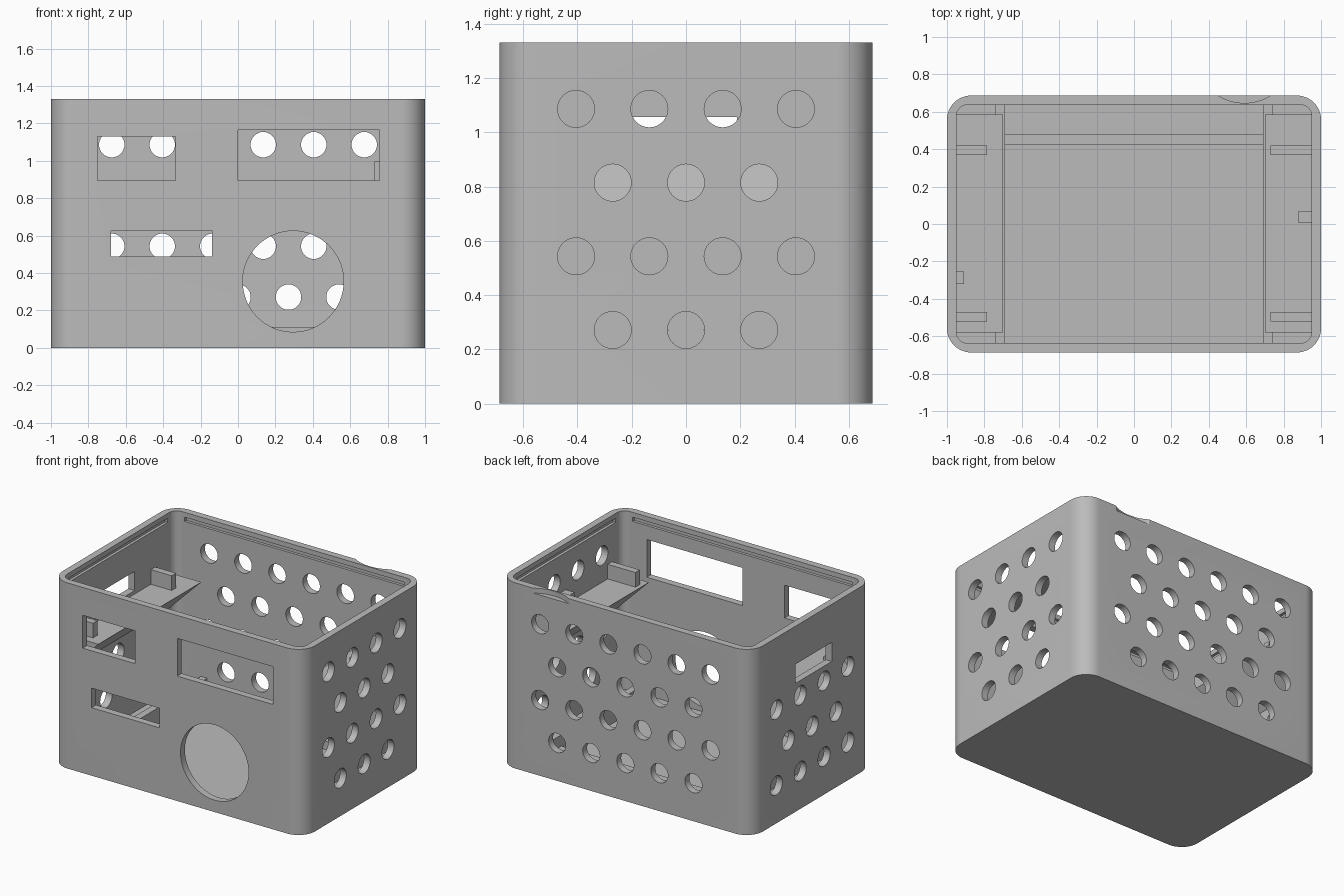
import bpy, bmesh, math
from mathutils import Matrix, Vector

if "Cube" in bpy.data.objects:
    bpy.data.objects.remove(bpy.data.objects["Cube"], do_unlink=True)

grey = bpy.data.materials.new("plain_grey")
grey.use_nodes = True
colour = (0.5, 0.5, 0.5, 1)
grey.diffuse_color = colour
grey.node_tree.nodes["Principled BSDF"].inputs["Base Color"].default_value = colour

HX, HY, HZ, WALL = 1.0, 0.687, 1.33, 0.05
STEP, HOLE_R = 0.2715, 0.068


def finish(bm, name):
    bmesh.ops.recalc_face_normals(bm, faces=bm.faces)
    mesh = bpy.data.meshes.new(name)
    bm.to_mesh(mesh)
    bm.free()
    mesh.materials.append(grey)
    obj = bpy.data.objects.new(name, mesh)
    bpy.context.collection.objects.link(obj)
    return obj


def add_box(bm, x0, x1, y0, y1, z0, z1):
    centre = Vector(((x0 + x1) / 2, (y0 + y1) / 2, (z0 + z1) / 2))
    size = Matrix.Diagonal((x1 - x0, y1 - y0, z1 - z0, 1))
    bmesh.ops.create_cube(bm, size=1, matrix=Matrix.Translation(centre) @ size)


def add_cylinder(bm, centre, radius, depth, axis, segments=32):
    turn = Vector((0, 0, 1)).rotation_difference(Vector(axis)).to_matrix().to_4x4()
    bmesh.ops.create_cone(bm, cap_ends=True, segments=segments, radius1=radius, radius2=radius,
                          depth=depth, matrix=Matrix.Translation(centre) @ turn)


def rounded_block(name, hx, hy, r, z0, z1, steps=12):
    bm = bmesh.new()
    ring = []
    for quarter, (sx, sy) in enumerate([(1, 1), (-1, 1), (-1, -1), (1, -1)]):
        for i in range(steps + 1):
            a = (quarter + i / steps) * math.pi / 2
            ring.append(bm.verts.new((sx * (hx - r) + r * math.cos(a),
                                      sy * (hy - r) + r * math.sin(a), z0)))
    base = bm.faces.new(ring)
    top = bmesh.ops.extrude_face_region(bm, geom=[base])["geom"]
    bmesh.ops.translate(bm, vec=(0, 0, z1 - z0),
                        verts=[v for v in top if isinstance(v, bmesh.types.BMVert)])
    return finish(bm, name)


def cut(target, cutter):
    mod = target.modifiers.new("cut", 'BOOLEAN')
    mod.operation, mod.solver, mod.object = 'DIFFERENCE', 'EXACT', cutter
    bpy.context.view_layer.update()
    result = bpy.data.meshes.new_from_object(
        target.evaluated_get(bpy.context.evaluated_depsgraph_get()))
    target.modifiers.clear()
    target.data = result
    bpy.data.objects.remove(cutter, do_unlink=True)


# Case: rounded box, hollowed from above
case = rounded_block("case", HX, HY, 0.13, 0, HZ)
cut(case, rounded_block("cavity", HX - WALL, HY - WALL, 0.06, WALL, HZ + 0.1))

# Lid grooves inside the rim
for gx, gy in [(0.87, HY - WALL + 0.02), (HX - WALL + 0.02, 0.56)]:
    bm = bmesh.new()
    add_box(bm, -gx, gx, -gy, gy, 1.265, 1.295)
    cut(case, finish(bm, "groove"))

# Openings through the walls
bm = bmesh.new()
front = (-HY - 0.05, -HY + 0.09)
for x0, x1, z0, z1 in [(-0.75, -0.335, 0.895, 1.13), (0, 0.757, 0.895, 1.165),
                       (-0.68, -0.14, 0.487, 0.627)]:
    add_box(bm, x0, x1, *front, z0, z1)
add_cylinder(bm, (0.295, -HY, 0.355), 0.27, 0.16, (0, 1, 0), 64)
add_box(bm, -HX - 0.05, -HX + 0.09, -0.222, 0.187, 0.92, 1.057)


# Staggered ventilation holes
def hole_row(count, z, place, axis):
    for i in range(count):
        add_cylinder(bm, place((i - (count - 1) / 2) * 0.27, z), HOLE_R, 0.16, axis)


for row in range(1, 5):
    z, even = row * STEP, row % 2 == 0
    hole_row(6 if even else 5, z, lambda u, h: (u, HY, h), (0, 1, 0))
    hole_row(4 if even else 3, z, lambda u, h: (HX, u, h), (1, 0, 0))
    if row < 4:
        hole_row(3 if even else 4, z, lambda u, h: (-HX, u, h), (1, 0, 0))
cut(case, finish(bm, "openings"))

# Finger notch in the back rim
bm = bmesh.new()
add_cylinder(bm, (0.59, HY + 0.225, HZ), 0.265, 0.07, (0, 0, 1), 96)
cut(case, finish(bm, "notch"))

# Round faces smooth, flat faces flat
for face in case.data.polygons:
    face.use_smooth = max(abs(c) for c in face.normal) < 0.9999
case.data.set_sharp_from_angle(angle=math.radians(30))

# Side shelves with sloped undersides, open towards the wall
SHELF_Z, INNER = 0.895, HX - WALL
for side, sign in [("left", 1), ("right", -1)]:
    bm = bmesh.new()
    ends = [[bm.verts.new((sign * x, y, z)) for x, z in
             [(INNER, SHELF_Z), (0.7, SHELF_Z), (INNER, SHELF_Z - 0.25)]] for y in (-0.58, 0.585)]
    (a, b, c), (d, e, f) = ends
    for face in [(a, b, e, d), (b, c, f, e), (a, c, b), (d, e, f)]:
        bm.faces.new(face)
    shelf = finish(bm, side + "_shelf")
    if shelf.data.polygons[0].normal.z < 0:
        shelf.data.flip_normals()

    # Stops standing on the shelf
    bm = bmesh.new()
    reach = 0.73 if sign > 0 else 0.785
    for y0 in (-0.52, 0.37):
        xs = sorted((sign * reach, sign * INNER))
        add_box(bm, *xs, y0, y0 + 0.05, SHELF_Z, 1.0)
    finish(bm, side + "_shelf_stops")

    # Floor rail under the shelf
    bm = bmesh.new()
    add_box(bm, *sorted((sign * 0.69, sign * 0.74)), -HY + WALL, HY - WALL, WALL, 0.19)
    finish(bm, side + "_floor_rail")

# Small wall tabs
bm = bmesh.new()
add_box(bm, 0.88, INNER, 0.005, 0.07, SHELF_Z, 1.0)
add_box(bm, -INNER, -0.91, -0.32, -0.255, SHELF_Z, 0.92)
finish(bm, "wall_tabs")

# Floor bar between the rails
bm = bmesh.new()
add_box(bm, -0.69, 0.69, 0.425, 0.478, WALL, 0.11)
finish(bm, "floor_bar")
